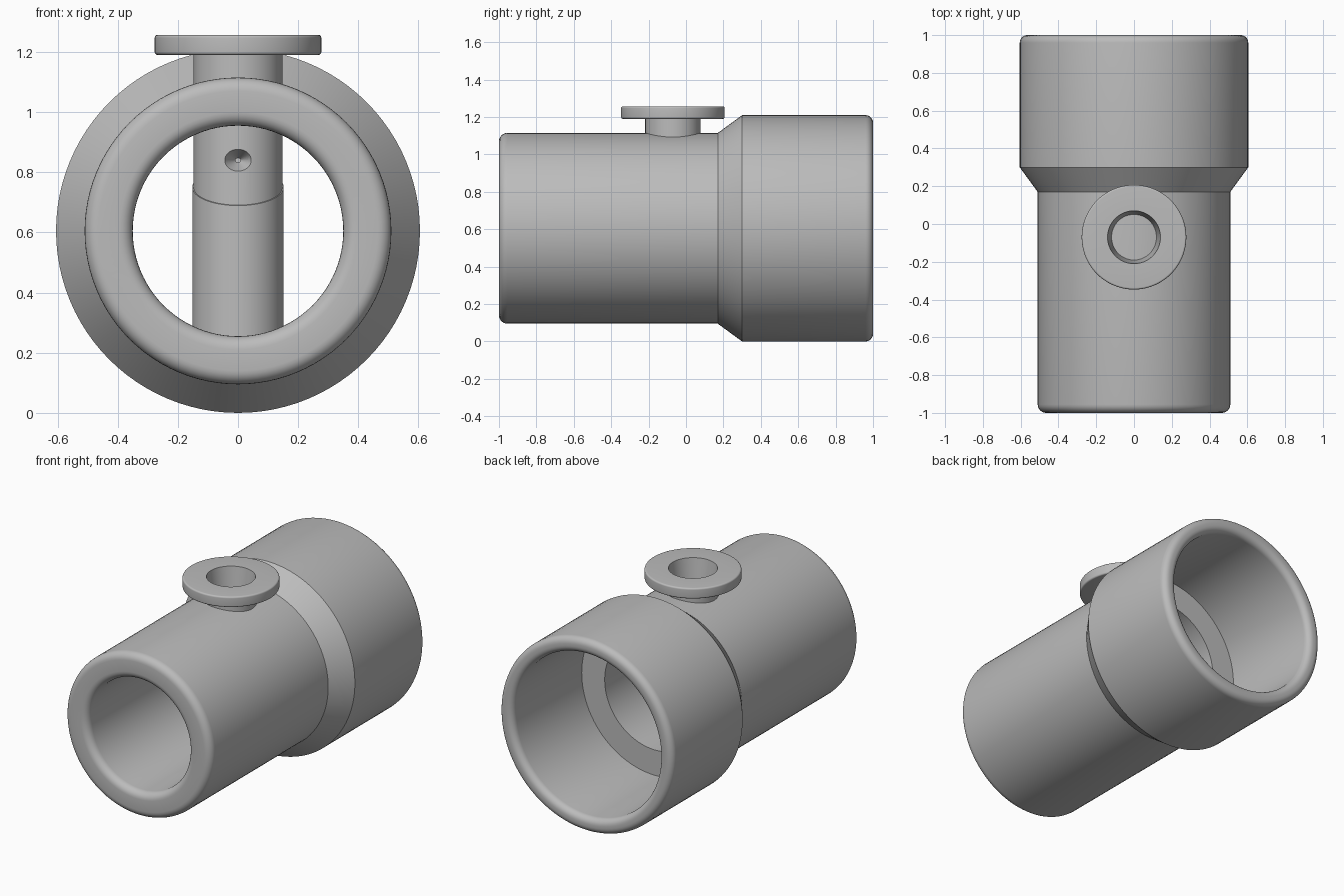
import bpy, bmesh, math
from mathutils import Matrix, Vector

cube = bpy.data.objects.get("Cube")
if cube:
    bpy.data.objects.remove(cube, do_unlink=True)

AXIS_Z = 0.605      # height of the tube axis
PORT_Y = -0.07      # position of the side port
SEGMENTS = 96

grey = bpy.data.materials.new("plain_grey")
grey.use_nodes = True
colour = (0.5, 0.5, 0.5, 1)
grey.diffuse_color = colour
grey.node_tree.nodes["Principled BSDF"].inputs["Base Color"].default_value = colour


def rounded(profile, steps=6):
    """Replace each (radius, height, fillet) corner by an arc."""
    points = []
    for i, (r, h, fillet) in enumerate(profile):
        p = Vector((r, h))
        if not fillet:
            points.append(p)
            continue
        before = Vector(profile[i - 1][:2])
        after = Vector(profile[(i + 1) % len(profile)][:2])
        u, v = (before - p).normalized(), (after - p).normalized()
        for k in range(steps + 1):
            a = k / steps * math.pi / 2
            points.append(p + fillet * (u * (1 - math.sin(a)) + v * (1 - math.cos(a))))
    return points


def lathe(name, profile, matrix, closed=False):
    """Turn a profile around z, then place it."""
    bm = bmesh.new()
    points = rounded(profile)
    verts = [bm.verts.new((p.x, 0, p.y)) for p in points]
    edges = [bm.edges.new(pair) for pair in zip(verts, verts[1:])]
    if closed:
        edges.append(bm.edges.new((verts[-1], verts[0])))
    bmesh.ops.spin(bm, geom=verts + edges, cent=(0, 0, 0), axis=(0, 0, 1),
                   angle=math.tau, steps=SEGMENTS, use_duplicate=False)
    bmesh.ops.remove_doubles(bm, verts=bm.verts, dist=1e-5)
    bmesh.ops.recalc_face_normals(bm, faces=bm.faces)
    bm.transform(matrix)
    mesh = bpy.data.meshes.new(name)
    bm.to_mesh(mesh)
    bm.free()
    mesh.materials.append(grey)
    obj = bpy.data.objects.new(name, mesh)
    bpy.context.collection.objects.link(obj)
    return obj


def smooth(obj):
    bpy.ops.object.select_all(action='DESELECT')
    obj.select_set(True)
    bpy.context.view_layer.objects.active = obj
    bpy.ops.object.shade_smooth_by_angle(angle=math.radians(25))


# Stepped tube with a wide socket at the back
along_y = Matrix.Translation((0, 0, AXIS_Z)) @ Matrix.Rotation(-math.pi / 2, 4, 'X')
tube = lathe("stepped_tube", [
    (0.35, -1, 0.045), (0.51, -1, 0.045), (0.51, 0.17, 0), (0.605, 0.3, 0),
    (0.605, 1, 0.04), (0.51, 1, 0.04), (0.51, 0.31, 0), (0.35, 0.31, 0),
], along_y, closed=True)

# Flanged port with a tapered blind hole
at_port = Matrix.Translation((0, PORT_Y, 0))
port = lathe("flanged_port", [
    (0, 0.78, 0), (0.075, 0.78, 0), (0.14, 1.257, 0), (0.277, 1.257, 0.01),
    (0.277, 1.19, 0.01), (0.148, 1.19, 0), (0.148, 0.62, 0), (0, 0.62, 0),
], at_port)

# Conical jet opening in the front of the port
jet_matrix = (Matrix.Translation((0, PORT_Y - 0.148, 0.84)) @ Matrix.Diagonal((1, 1, 0.75, 1))
              @ Matrix.Rotation(-math.pi / 2, 4, 'X'))
jet = lathe("jet_cutter", [
    (0, -0.03, 0), (0.068, -0.03, 0), (0.009, 0.06, 0), (0.009, 0.09, 0), (0, 0.09, 0),
], jet_matrix)
jet.hide_render = True
jet.hide_viewport = True
cut = port.modifiers.new("jet_opening", 'BOOLEAN')
cut.operation = 'DIFFERENCE'
cut.solver = 'EXACT'
cut.object = jet

# Post across the bore, with a slanted top around the port
post = lathe("cross_post", [
    (0, 0.2, 0), (0.152, 0.2, 0), (0.152, 0.75, 0), (0, 0.75, 0),
], at_port)
for v in post.data.vertices:
    if v.co.z > 0.5:
        v.co.z += 0.4 * (v.co.y - PORT_Y)

for part in (tube, port, post):
    smooth(part)
